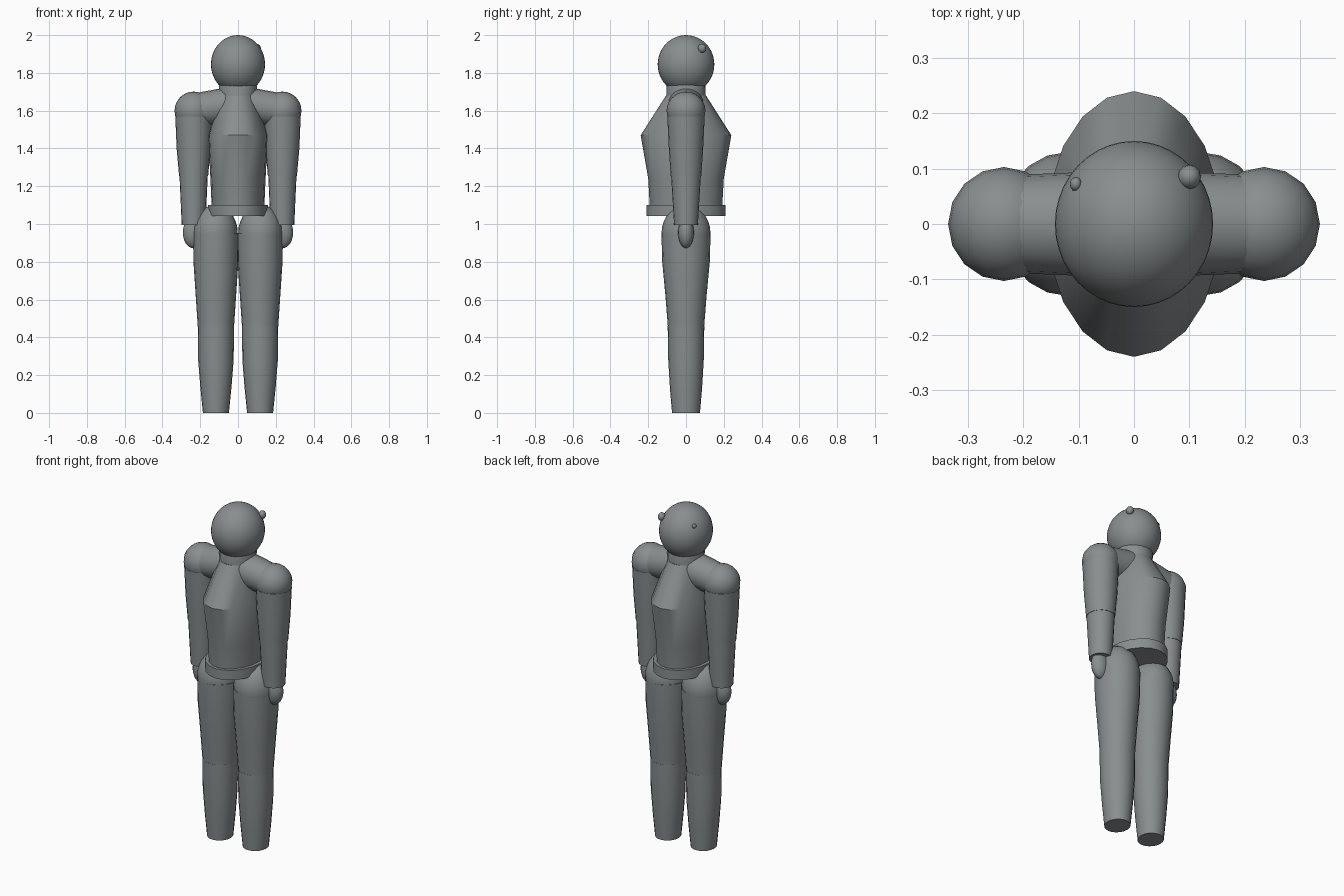
import bpy, bmesh, math
from mathutils import Matrix, Vector

if "Cube" in bpy.data.objects:
    bpy.data.objects.remove(bpy.data.objects["Cube"])

grey = bpy.data.materials.new("slate_grey")
grey.diffuse_color = (0.25, 0.27, 0.275, 1)
grey.use_nodes = True
grey.node_tree.nodes["Principled BSDF"].inputs["Base Color"].default_value = grey.diffuse_color


def finish(name, bm, matrix):
    bmesh.ops.recalc_face_normals(bm, faces=bm.faces[:])
    mesh = bpy.data.meshes.new(name)
    bm.to_mesh(mesh)
    bm.free()
    mesh.transform(matrix)
    mesh.materials.append(grey)
    obj = bpy.data.objects.new(name, mesh)
    bpy.context.collection.objects.link(obj)
    bpy.ops.object.select_all(action='DESELECT')
    obj.select_set(True)
    bpy.context.view_layer.objects.active = obj
    bpy.ops.object.shade_smooth_by_angle(angle=math.radians(32))
    return obj


def loft(name, rings, segments=20, matrix=Matrix()):
    """Capped stack of elliptical rings given as (z, x radius, y radius)."""
    bm = bmesh.new()
    loops = []
    for z, rx, ry in rings:
        loops.append([bm.verts.new((rx * math.cos(i * math.tau / segments),
                                    ry * math.sin(i * math.tau / segments), z))
                      for i in range(segments)])
    for low, high in zip(loops, loops[1:]):
        for i in range(segments):
            j = (i + 1) % segments
            bm.faces.new((low[i], low[j], high[j], high[i]))
    bm.faces.new(loops[0][::-1])
    bm.faces.new(loops[-1])
    return finish(name, bm, matrix)


def ball(name, centre, radii, segments=16, rings=12):
    bm = bmesh.new()
    bmesh.ops.create_uvsphere(bm, u_segments=segments, v_segments=rings, radius=1)
    return finish(name, bm, Matrix.Translation(centre) @ Matrix.Diagonal((*radii, 1)))


# Head with two small bumps at the back
ball("head", (0, 0, 1.845), (0.143, 0.15, 0.155), 40, 24)
ball("large_bump", (0.10, 0.085, 1.93), (0.021, 0.022, 0.024), 12, 8)
ball("small_bump", (-0.105, 0.072, 1.923), (0.011, 0.013, 0.013), 12, 8)

# Torso, neck and belt
loft("torso", [(1.06, 0.138, 0.19), (1.24, 0.146, 0.20), (1.47, 0.158, 0.24),
               (1.68, 0.098, 0.106)])
loft("neck", [(1.66, 0.098, 0.104), (1.745, 0.102, 0.102), (1.78, 0.09, 0.09)])
loft("belt", [(1.042, 0.16, 0.21), (1.10, 0.16, 0.21)])

for side, s in (("left", -1), ("right", 1)):
    # Shoulder bridge, running outward from the neck
    start, end = Vector((s * 0.06, 0, 1.627)), Vector((s * 0.235, 0, 1.602))
    turn = (end - start).to_track_quat('Z', 'Y').to_matrix().to_4x4()
    loft(side + "_shoulder_bridge",
         [(0, 0.095, 0.095), ((end - start).length, 0.088, 0.088)], 20,
         Matrix.Translation(start) @ turn)

    # Arm
    ball(side + "_shoulder", (s * 0.235, 0, 1.6), (0.101, 0.103, 0.101))
    arm = Matrix.Translation((s * 0.235, 0, 0))
    loft(side + "_upper_arm", [(1.255, 0.077, 0.081), (1.40, 0.090, 0.091),
                               (1.57, 0.097, 0.099)], 20, arm)
    loft(side + "_forearm", [(0.995, 0.063, 0.063), (1.26, 0.075, 0.079)], 20, arm)
    ball(side + "_hand", (s * 0.237, 0, 0.955), (0.055, 0.042, 0.083))

    # Leg
    ball(side + "_hip", (s * 0.12, 0, 0.95), (0.119, 0.13, 0.152), 20, 14)
    leg = Matrix.Translation((s * 0.117, 0, 0))
    loft(side + "_thigh", [(0.455, 0.096, 0.096), (0.62, 0.107, 0.109),
                           (0.80, 0.119, 0.126), (0.95, 0.121, 0.13)], 20, leg)
    loft(side + "_shin", [(0, 0.069, 0.074), (0.13, 0.082, 0.085),
                          (0.28, 0.094, 0.094), (0.46, 0.096, 0.097)], 20, leg)
